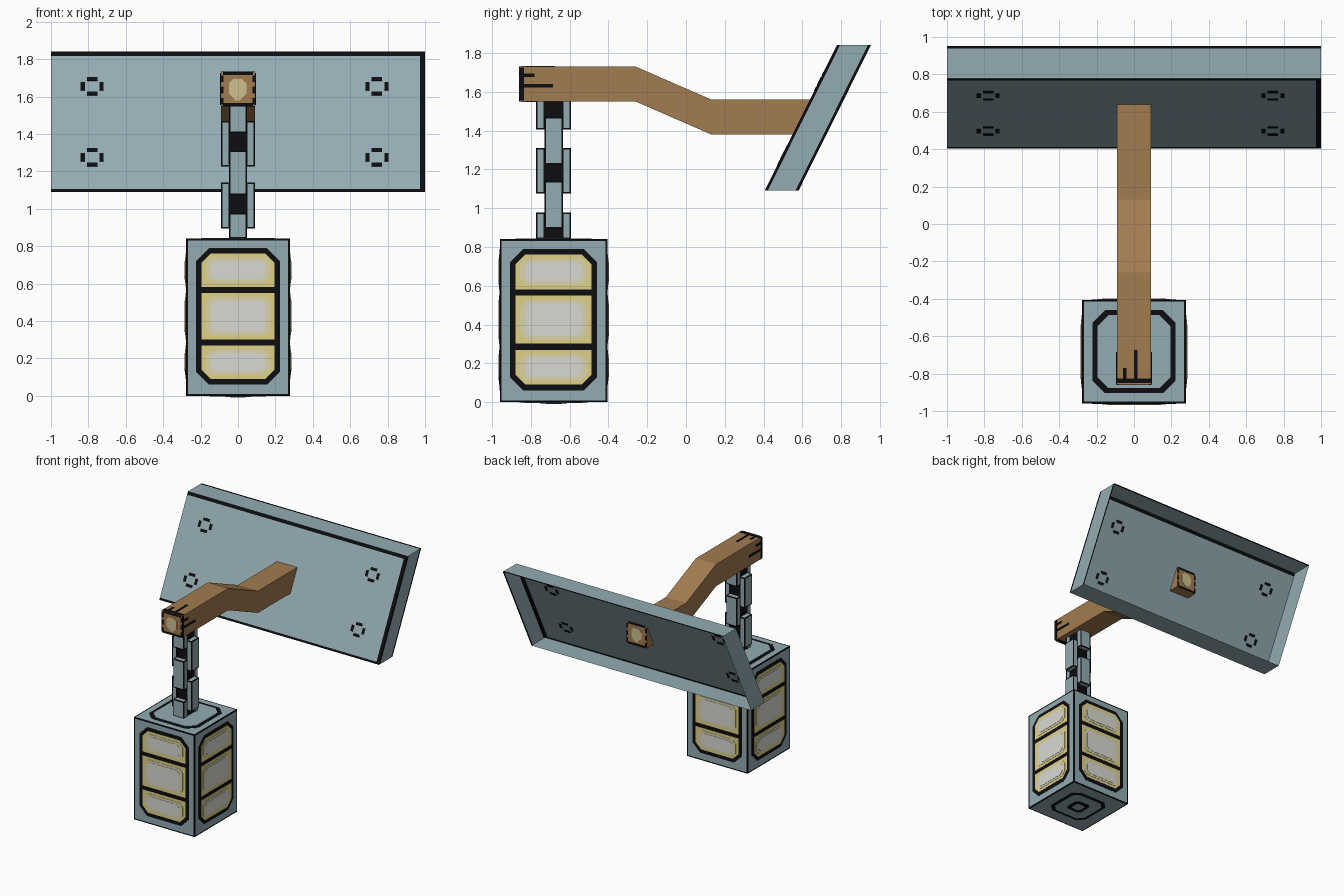
import bpy, bmesh, math
from mathutils import Vector, Matrix

if "Cube" in bpy.data.objects:
    bpy.data.objects.remove(bpy.data.objects["Cube"])

# Flat colours
COLOURS = [("steel_blue", (.29, .41, .45)), ("black", (.004, .004, .005)),
           ("wood", (.36, .20, .08)), ("pale_wood", (.62, .53, .28)),
           ("lamp_yellow", (.74, .64, .23)), ("lamp_cream", (.70, .66, .42)),
           ("lamp_white", (.70, .70, .65))]
MATS = []
for n, c in COLOURS:
    m = bpy.data.materials.new(n)
    m.diffuse_color = (*c, 1)
    m.use_nodes = True
    m.node_tree.nodes["Principled BSDF"].inputs["Base Color"].default_value = m.diffuse_color
    MATS.append(m)
STEEL, BLACK, WOOD, PALE, YELLOW, CREAM, WHITE = range(7)


def finish(bm, name, fix=True):
    if fix:
        bmesh.ops.recalc_face_normals(bm, faces=bm.faces)
    me = bpy.data.meshes.new(name)
    bm.to_mesh(me)
    bm.free()
    for m in MATS:
        me.materials.append(m)
    ob = bpy.data.objects.new(name, me)
    bpy.context.collection.objects.link(ob)
    return ob


def box(bm, lo, hi, mat, border=0):
    """Box; with a border its faces are inset and the rims become black."""
    lo, hi = Vector(lo), Vector(hi)
    size = hi - lo
    M = Matrix.Translation((lo + hi) / 2) @ Matrix.Diagonal((*size, 1))
    vs = bmesh.ops.create_cube(bm, size=1, matrix=M)["verts"]
    faces = list({f for v in vs for f in v.link_faces})
    for f in faces:
        f.material_index = mat
    if border:
        rims = bmesh.ops.inset_individual(bm, faces=faces, thickness=border)["faces"]
        for f in rims:
            f.material_index = BLACK


def prism(bm, pts, vec, mat):
    """Extrude a closed polygon along vec."""
    f = bm.faces.new([bm.verts.new(p) for p in pts])
    f.material_index = mat
    ext = bmesh.ops.extrude_face_region(bm, geom=[f], use_keep_orig=True)["geom"]
    vs = [g for g in ext if isinstance(g, bmesh.types.BMVert)]
    bmesh.ops.translate(bm, verts=vs, vec=vec)
    for v in vs:
        for g in v.link_faces:
            g.material_index = mat


def plate(bm, M, x0, x1, z0, z1, h, mat, ct=0, cb=0):
    """Thin plate on a local xz plane facing -y, with chamfers at top / bottom."""
    pts = []
    for x, z, c, a, b in ((x0, z0, cb, (0, 1), (1, 0)), (x1, z0, cb, (-1, 0), (0, 1)),
                          (x1, z1, ct, (0, -1), (-1, 0)), (x0, z1, ct, (1, 0), (0, -1))):
        if c:
            pts += [(x + a[0] * c, z + a[1] * c), (x + b[0] * c, z + b[1] * c)]
        else:
            pts.append((x, z))
    R = M.to_3x3()
    prism(bm, [M @ Vector((x, 0, z)) for x, z in pts], R @ Vector((0, -h, 0)), mat)


# Lantern body with framed glass on four sides
CY, HW, TOP = -.6825, .277, .84
bm = bmesh.new()
box(bm, (-HW, CY - HW, 0), (HW, CY + HW, TOP), STEEL, .013)
panes = [(.582, .762, 0, .05), (.302, .55, 0, 0), (.09, .27, .05, 0)]
for k in range(4):
    M = Matrix.Translation((0, CY, 0)) @ Matrix.Rotation(k * math.pi / 2, 4, 'Z') \
        @ Matrix.Translation((0, -HW, 0))
    plate(bm, M, -.225, .225, .06, .79, .002, BLACK, .07, .07)
    for z0, z1, cb, ct in panes:
        plate(bm, M, -.195, .195, z0, z1, .004, YELLOW, ct, cb)
        plate(bm, M, -.172, .172, z0 + .022, z1 - .022, .006, CREAM, .03, .03)
        plate(bm, M, -.145, .145, z0 + .04, z1 - .04, .008, WHITE, .025, .025)
# rings on the top and bottom of the lantern
for z, a, rings in ((TOP, -1, (.222, .195)), (0, 1, (.175, .15, .07, .04))):
    M = Matrix.Translation((0, CY, z)) @ Matrix.Rotation(a * math.pi / 2, 4, 'X')
    for i, r in enumerate(rings):
        plate(bm, M, -r, r, -r, r, .002 * (i + 1), STEEL if i % 2 else BLACK, r * .3, r * .3)
finish(bm, "lantern")

# Chain: dark core with pairs of side bars in alternating directions
bm = bmesh.new()
box(bm, (-.044, CY - .044, TOP), (.044, CY + .044, 1.56), BLACK)
links = [(1.405, 1.56, 1), (1.225, 1.47, 0), (1.075, 1.31, 1), (.895, 1.14, 0), (TOP, .978, 1)]
for z0, z1, along_y in links:
    for s in (-1, 1):
        a, b = sorted((s * .043, s * .09))
        if along_y:
            box(bm, (-.048, CY + a, z0), (.048, CY + b, z1), STEEL, .011)
        else:
            box(bm, (a, CY - .048, z0), (b, CY + .048, z1), STEEL, .011)
finish(bm, "chain")

# Cranked wooden arm
W = .092
profile = [(-.858, 1.55), (-.26, 1.55), (.13, 1.38), (.64, 1.38),
           (.64, 1.56), (.13, 1.56), (-.26, 1.73), (-.858, 1.73)]
bm = bmesh.new()
prism(bm, [(-W, y, z) for y, z in profile], (2 * W, 0, 0), WOOD)
finish(bm, "wooden_arm")

# Arm details: end grain on both ends, cracks near the front
bm = bmesh.new()
for y, zc, rot in ((-.858, 1.64, 0), (.64, 1.47, math.pi)):
    M = Matrix.Translation((0, y, zc)) @ Matrix.Rotation(rot, 4, 'Z')
    plate(bm, M, -.048, .045, -.06, .055, .003, PALE, .025, .035)
    for s in (-1, 1):
        for z in (-.065, -.005, .055):
            a, b = sorted((s * .078, s * W))
            plate(bm, M, a, b, z - .018, z + .018, .003, BLACK)
        a, b = sorted((s * .075, s * .09))
        plate(bm, M, -.08, .08, a, b, .003, BLACK)
for s in (-1, 1):
    for y1, z, h in ((-.835, 1.64, .085), (-.78, 1.685, .009), (-.685, 1.63, .009)):
        box(bm, (s * W - .003, -.858, z - h), (s * W + .003, y1, z + h), BLACK)
for z in (1.55, 1.73):
    for x, w, y1 in ((0, .09, -.825), (.01, .009, -.675), (-.05, .009, -.77)):
        box(bm, (x - w, -.85, z - .003), (x + w, y1, z + .003), BLACK)
finish(bm, "arm_markings")

# Wall plate: sloping sheet with four rims, open at the back
Y0, Y1, Z0, Z1, D = .405, .778, 1.09, 1.84, .175
SL = Vector((0, Y1 - Y0, Z1 - Z0))
bm = bmesh.new()


def sheet(o, u, v, us, vs, is_black):
    P = [[bm.verts.new(Vector(o) + Vector(u) * a + Vector(v) * b) for b in vs] for a in us]
    for i in range(len(us) - 1):
        for j in range(len(vs) - 1):
            f = bm.faces.new((P[i][j], P[i + 1][j], P[i + 1][j + 1], P[i][j + 1]))
            f.material_index = BLACK if is_black(i, j) else STEEL


X2, DV, EDGE = (2, 0, 0), (0, D, 0), (0, .09, .91, 1)
sheet((-1, Y0, Z0), X2, SL, (0, .986, 1), (0, .02, .97, 1), lambda i, j: i == 1 or j != 1)
sheet((-1, Y1, Z1), DV, X2, EDGE, (0, 1), lambda i, j: i == 2)
sheet((-1, Y0, Z0), X2, DV, (0, 1), (0, 1), lambda i, j: False)
sheet((1, Y0, Z0), DV, SL, EDGE, (0, 1), lambda i, j: i != 1)
sheet((-1, Y0, Z0), SL, DV, (0, 1), (0, 1), lambda i, j: False)
bmesh.ops.remove_doubles(bm, verts=bm.verts, dist=.0005)
finish(bm, "wall_plate")

# Bolt outlines on the wall plate
bm = bmesh.new()
tilt = -math.atan2(Y1 - Y0, Z1 - Z0)
for x in (-.78, .743):
    for z in (1.275, 1.655):
        y = Y0 + (z - Z0) / (Z1 - Z0) * (Y1 - Y0)
        M = Matrix.Translation((x, y, z)) @ Matrix.Rotation(tilt, 4, 'X') \
            @ Matrix.Translation((0, .002, 0))
        for s in (-1, 1):
            for u, v, w, h in ((0, s * .043, .028, .011), (s * .05, 0, .011, .024)):
                plate(bm, M, u - w, u + w, v - h, v + h, .004, BLACK)
finish(bm, "bolt_outlines")
